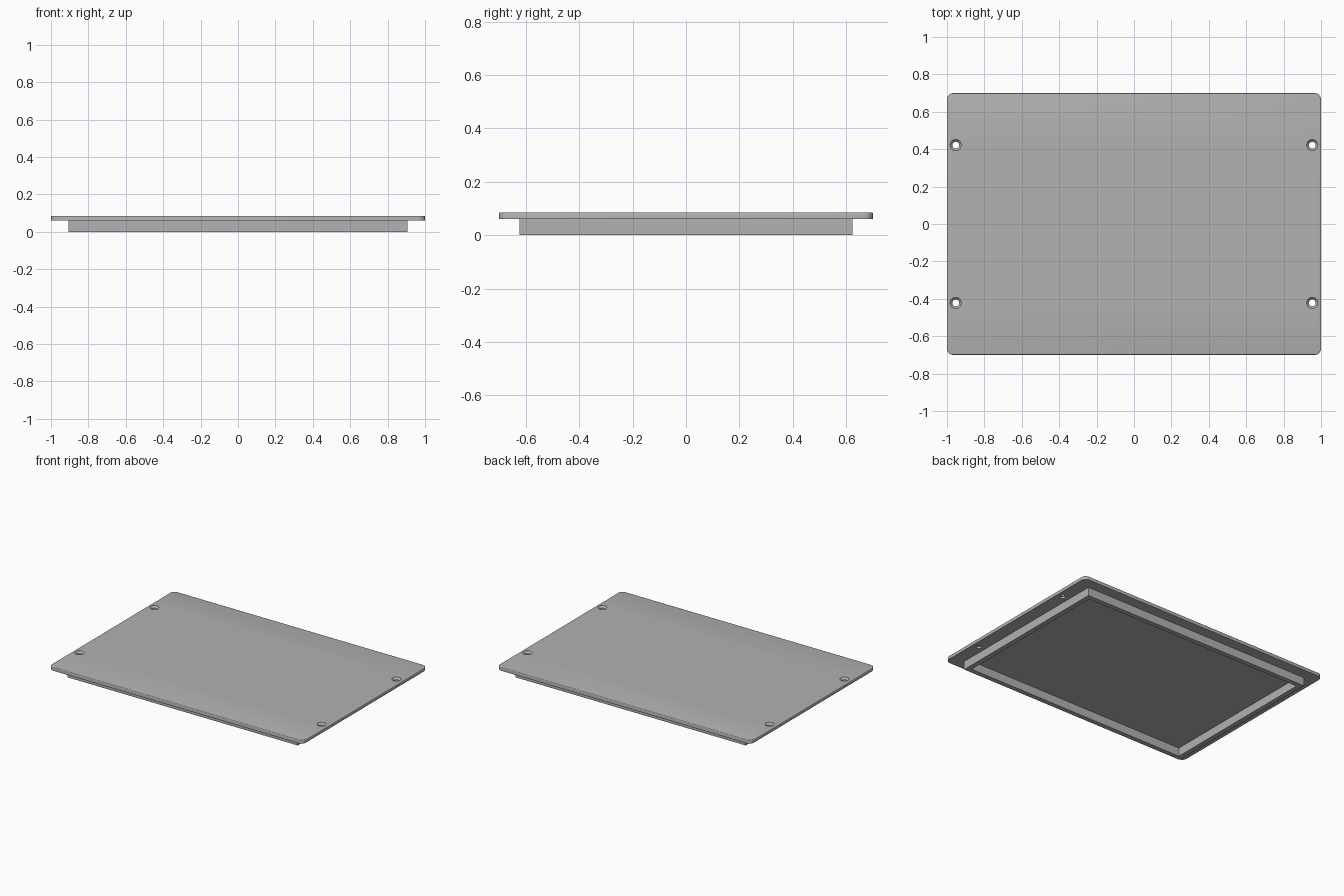
import bpy, bmesh, math

old = bpy.data.objects.get("Cube")
if old:
    bpy.data.objects.remove(old)

HALF_X, HALF_Y = 1.0, 0.7
PLATE_Z, TOP_Z = 0.06, 0.086
CORNER, EDGE = 0.035, 0.005
RIM_X, RIM_Y, WALL = 0.907, 0.624, 0.034
HOLE_X, HOLE_Y = 0.953, 0.422

grey = bpy.data.materials.new("light grey")
grey.use_nodes = True
grey.diffuse_color = (0.445, 0.445, 0.445, 1)
grey.node_tree.nodes["Principled BSDF"].inputs["Base Color"].default_value = grey.diffuse_color


def make_object(name, bm):
    bmesh.ops.recalc_face_normals(bm, faces=bm.faces)
    mesh = bpy.data.meshes.new(name)
    bm.to_mesh(mesh)
    bm.free()
    mesh.materials.append(grey)
    obj = bpy.data.objects.new(name, mesh)
    bpy.context.collection.objects.link(obj)
    return obj


def rounded_loop(bm, inset, z, steps=8):
    """Ring of vertices round a rectangle with rounded corners."""
    ring = []
    for k, (sx, sy) in enumerate([(1, 1), (-1, 1), (-1, -1), (1, -1)]):
        for i in range(steps + 1):
            a = (k + i / steps) * math.pi / 2
            r = CORNER - inset
            ring.append(bm.verts.new((sx * (HALF_X - CORNER) + r * math.cos(a),
                                      sy * (HALF_Y - CORNER) + r * math.sin(a), z)))
    return ring


def stack(bm, rings):
    """Closed solid through a stack of matching rings."""
    for low, high in zip(rings, rings[1:]):
        for i in range(len(low)):
            j = (i + 1) % len(low)
            bm.faces.new((low[i], low[j], high[j], high[i]))
    bm.faces.new(rings[0][::-1])
    bm.faces.new(rings[-1])


# Cover plate with softened upper edge
bm = bmesh.new()
rings = [rounded_loop(bm, 0, PLATE_Z)]
for i in range(4):
    a = i / 3 * math.pi / 2
    rings.append(rounded_loop(bm, EDGE * (1 - math.cos(a)), TOP_Z - EDGE * (1 - math.sin(a))))
stack(bm, rings)
plate = make_object("cover_plate", bm)

# Countersunk screw holes
bm = bmesh.new()
profile = [(0.018, PLATE_Z - 0.02), (0.018, 0.073), (0.03, TOP_Z - 0.001), (0.03, TOP_Z + 0.02)]
for sx in (-1, 1):
    for sy in (-1, 1):
        stack(bm, [[bm.verts.new((sx * HOLE_X + r * math.cos(k * math.tau / 32),
                                  sy * HOLE_Y + r * math.sin(k * math.tau / 32), z))
                    for k in range(32)] for r, z in profile])
cutter = make_object("screw_hole_cutter", bm)
cutter.hide_render = True

cut = plate.modifiers.new("screw holes", 'BOOLEAN')
cut.operation, cut.solver, cut.object = 'DIFFERENCE', 'EXACT', cutter
bpy.ops.object.select_all(action='DESELECT')
plate.select_set(True)
bpy.context.view_layer.objects.active = plate
bpy.ops.object.modifier_apply(modifier=cut.name)
bpy.data.objects.remove(cutter)
bpy.ops.object.shade_smooth_by_angle(angle=math.radians(35))

# Locating rim below the plate
bm = bmesh.new()
loops = [[bm.verts.new((sx * (RIM_X - t), sy * (RIM_Y - t), z))
          for sx, sy in [(1, 1), (-1, 1), (-1, -1), (1, -1)]]
         for t, z in [(0, 0), (0, PLATE_Z), (WALL, PLATE_Z), (WALL, 0)]]
for a, b in zip(loops, loops[1:] + loops[:1]):
    for i in range(4):
        j = (i + 1) % 4
        bm.faces.new((a[i], a[j], b[j], b[i]))
make_object("locating_rim", bm)
